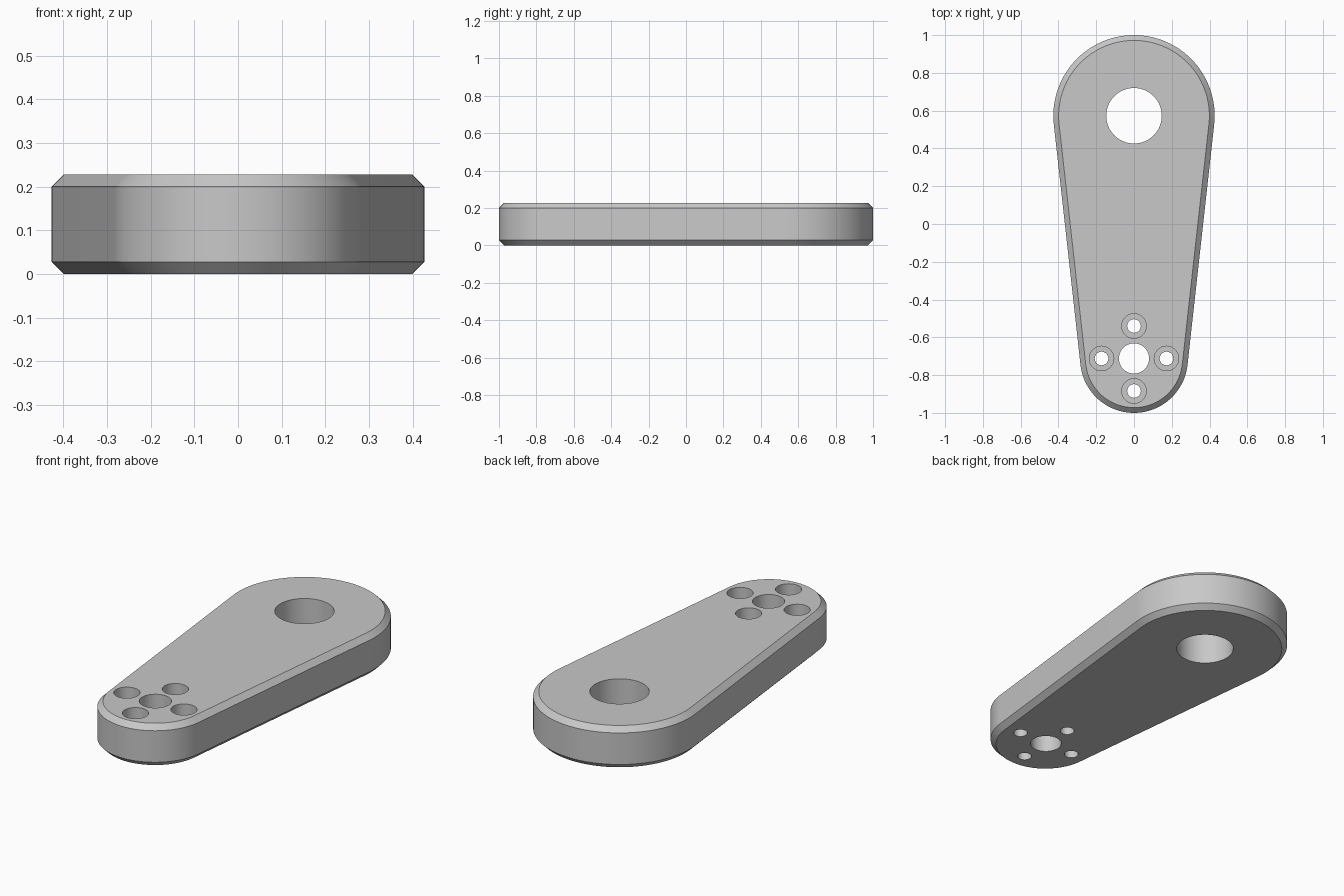
import bpy
import bmesh
import math

HEIGHT, CHAMFER = 0.228, 0.028
BIG_Y, BIG_R = 0.573, 0.427
SMALL_Y, SMALL_R = -0.715, 0.285

cube = bpy.data.objects.get("Cube")
if cube:
    bpy.data.objects.remove(cube, do_unlink=True)

grey = bpy.data.materials.new("plain grey")
grey.use_nodes = True
colour = (0.58, 0.58, 0.58, 1)
grey.diffuse_color = colour
grey.node_tree.nodes["Principled BSDF"].inputs["Base Color"].default_value = colour


def arc(cy, r, start, end, steps):
    angles = [start + (end - start) * i / steps for i in range(steps + 1)]
    return [(r * math.cos(a), cy + r * math.sin(a)) for a in angles]


def outline(inset):
    """Two arcs joined by their common tangents."""
    tilt = math.asin((BIG_R - SMALL_R) / (BIG_Y - SMALL_Y))
    return (arc(BIG_Y, BIG_R - inset, -tilt, math.pi + tilt, 64)
            + arc(SMALL_Y, SMALL_R - inset, math.pi + tilt, 2 * math.pi - tilt, 56))


def circle(x, y, r, n=64):
    return [(x + px, py) for px, py in arc(y, r, 0, 2 * math.pi, n)[:-1]]


def loft(bm, sections):
    """Closed solid through (z, points) sections, bottom to top."""
    rings = [[bm.verts.new((x, y, z)) for x, y in pts] for z, pts in sections]
    for low, high in zip(rings, rings[1:]):
        for i in range(len(low)):
            j = (i + 1) % len(low)
            bm.faces.new((low[i], low[j], high[j], high[i]))
    bm.faces.new(rings[0][::-1])
    bm.faces.new(rings[-1])


def make_object(name, bm):
    mesh = bpy.data.meshes.new(name)
    bm.normal_update()
    bm.to_mesh(mesh)
    bm.free()
    mesh.materials.append(grey)
    obj = bpy.data.objects.new(name, mesh)
    bpy.context.collection.objects.link(obj)
    return obj


# Tapered arm with chamfered rims
bm = bmesh.new()
loft(bm, [(0, outline(CHAMFER)), (CHAMFER, outline(0)),
          (HEIGHT - CHAMFER, outline(0)), (HEIGHT, outline(CHAMFER))])
arm = make_object("lever_arm", bm)

# Through bores and four counterbored screw holes
bm = bmesh.new()
below, above, seat = -0.1, HEIGHT + 0.1, 0.11
for y, r in ((BIG_Y, 0.147), (-0.712, 0.08)):
    loft(bm, [(below, circle(0, y, r)), (above, circle(0, y, r))])
for k in range(4):
    x = 0.172 * math.cos(k * math.pi / 2)
    y = -0.712 + 0.172 * math.sin(k * math.pi / 2)
    narrow, wide = circle(x, y, 0.036, 40), circle(x, y, 0.065, 40)
    loft(bm, [(below, narrow), (seat, narrow), (seat, wide), (above, wide)])
cutter = make_object("hole_cutter", bm)
cutter.hide_render = True

cut = arm.modifiers.new("holes", 'BOOLEAN')
cut.operation = 'DIFFERENCE'
cut.solver = 'EXACT'
cut.object = cutter

bpy.ops.object.select_all(action='DESELECT')
bpy.context.view_layer.objects.active = arm
arm.select_set(True)
bpy.ops.object.modifier_apply(modifier=cut.name)
bpy.data.objects.remove(cutter, do_unlink=True)
bpy.ops.object.shade_smooth_by_angle(angle=math.radians(30))
